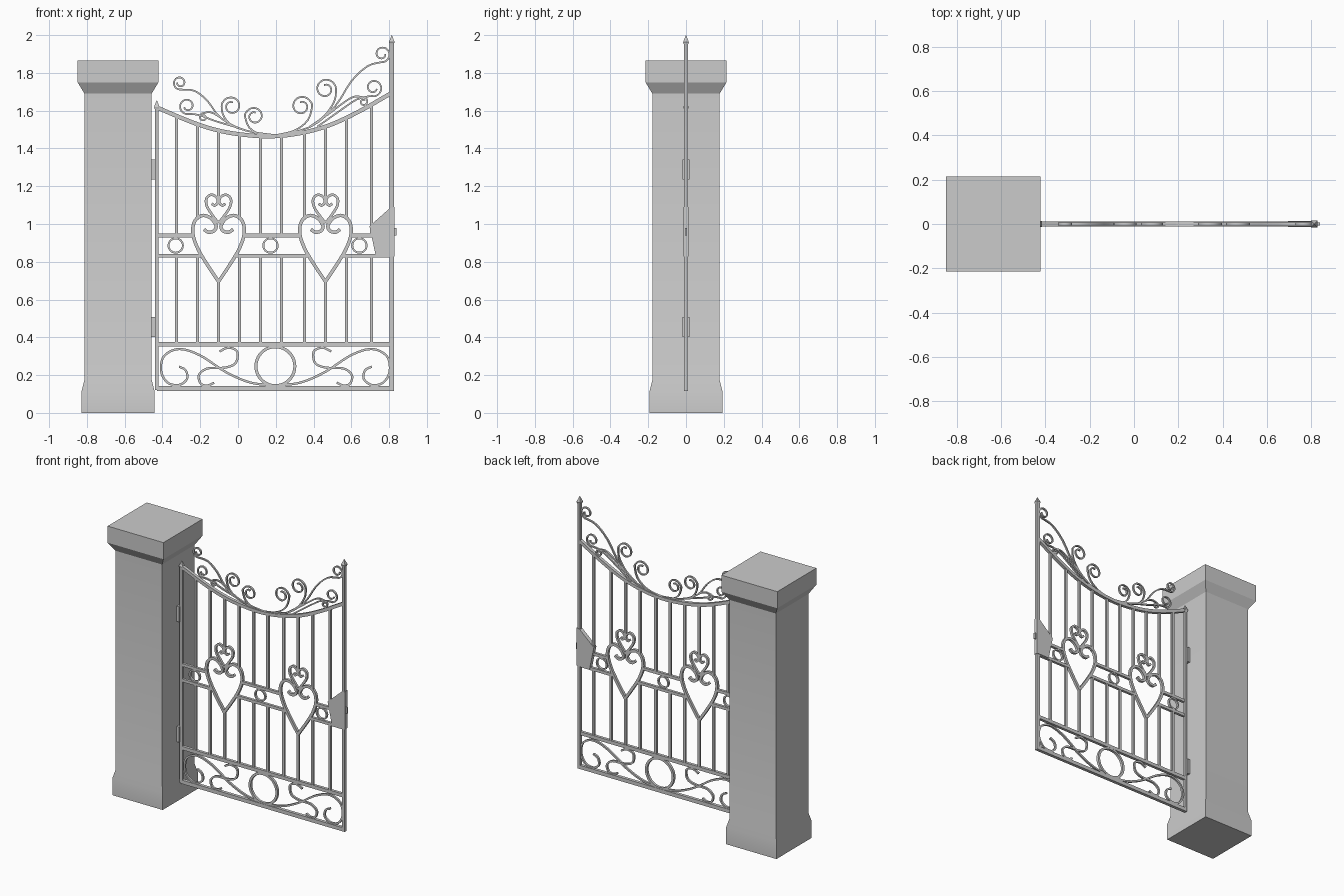
import bpy, bmesh, math
from mathutils import Vector


def make(name, bm):
    bmesh.ops.recalc_face_normals(bm, faces=bm.faces)
    me = bpy.data.meshes.new(name)
    bm.to_mesh(me)
    bm.free()
    ob = bpy.data.objects.new(name, me)
    bpy.context.collection.objects.link(ob)
    return ob


def skin(name, rings, closed=False):
    bm = bmesh.new()
    vs = [[bm.verts.new(p) for p in r] for r in rings]
    n = len(vs[0])
    pairs = list(zip(vs, vs[1:])) + ([(vs[-1], vs[0])] if closed else [])
    for a, b in pairs:
        for i in range(n):
            j = (i + 1) % n
            bm.faces.new((a[i], a[j], b[j], b[i]))
    if not closed:
        bm.faces.new(vs[0])
        bm.faces.new(vs[-1])
    return make(name, bm)


def square_column(name, x, profile):
    return skin(name, [[(x + sx * h, sy * h, z) for sx, sy in ((-1, -1), (1, -1), (1, 1), (-1, 1))]
                       for h, z in profile])


def box(name, x0, x1, z0, z1, d):
    return skin(name, [[(x0, -d, z), (x1, -d, z), (x1, d, z), (x0, d, z)] for z in (z0, z1)])


def smooth(pts, n=6):
    p = [Vector(q) for q in pts]
    p = [2 * p[0] - p[1]] + p + [2 * p[-1] - p[-2]]
    out = []
    for a, b, c, d in zip(p, p[1:], p[2:], p[3:]):
        for i in range(n):
            t = i / n
            out.append(0.5 * (2 * b + (c - a) * t + (2 * a - 5 * b + 4 * c - d) * t * t
                              + (3 * b - a - 3 * c + d) * t ** 3))
    return out + [p[-2]]


def strip(name, pts, w=0.006, d=0.006, closed=False):
    """Rectangular bar swept along a path in the gate plane."""
    p = [Vector(q) for q in pts]
    rings = []
    for i, q in enumerate(p):
        a = p[i - 1] if (i or closed) else q
        b = p[(i + 1) % len(p)] if (i < len(p) - 1 or closed) else q
        t = (b - a).normalized()
        nx, nz = -t.y * w, t.x * w
        rings.append([(q.x + s * nx, y, q.y + s * nz) for s, y in ((1, -d), (1, d), (-1, d), (-1, -d))])
    return skin(name, rings, closed)


def ring(name, x, z, r, w, d, n=32):
    return strip(name, [(x + r * math.cos(2 * math.pi * i / n), z + r * math.sin(2 * math.pi * i / n))
                        for i in range(n)], w, d, True)


def scroll(name, stem, x, z, r, start, turn):
    """Stem that ends in a shrinking spiral."""
    n = 16
    sp = [(x + r * (1 - 0.6 * i / n) * math.cos(math.radians(start + turn * i / n)),
           z + r * (1 - 0.6 * i / n) * math.sin(math.radians(start + turn * i / n))) for i in range(n + 1)]
    strip(name, smooth(stem + sp, 3), 0.0045, 0.006)


# Stone pillar
square_column("pillar", -0.635, [(0.193, 0), (0.193, 0.115), (0.178, 0.175), (0.178, 1.69),
                                 (0.214, 1.75), (0.214, 1.865)])

# Gate posts with pointed tips
square_column("hinge_post", -0.43, [(0.01, 0.12), (0.01, 1.605), (0.014, 1.62), (0.001, 1.655)])
square_column("latch_post", 0.814, [(0.011, 0.117), (0.011, 1.95), (0.015, 1.963), (0.001, 2.0)])

# Rails, broken around the hearts
box("bottom_rail", -0.43, 0.825, 0.117, 0.143, 0.011)
box("panel_rail", -0.425, 0.81, 0.352, 0.376, 0.01)
for z, spans in ((0.939, ((-0.425, -0.242), (0.036, 0.324), (0.602, 0.81))),
                 (0.832, ((-0.425, -0.19), (-0.016, 0.376), (0.55, 0.81)))):
    for a, b in spans:
        box("middle_rail", a, b, z - 0.01, z + 0.01, 0.009)

# Sagging top rail
arc = smooth([(-0.43, 1.617), (-0.257, 1.544), (-0.124, 1.50), (0.008, 1.475), (0.167, 1.464),
              (0.325, 1.48), (0.484, 1.523), (0.643, 1.597), (0.81, 1.692)])
strip("top_rail", arc, 0.011, 0.011)


def arc_z(x):
    for a, b in zip(arc, arc[1:]):
        if a.x <= x <= b.x:
            return a.y + (b.y - a.y) * (x - a.x) / (b.x - a.x)


# Vertical bars: x, top of lower bar, bottom of upper bar
hearts = (-0.103, 0.463)
bars = [(x, 0.832, 0.939) for x in (-0.325, 0.119, 0.23, 0.706)]
for h in hearts:
    bars += [(h, 0.70, 1.13), (h - 0.111, 0.832, 1.025), (h + 0.111, 0.832, 1.025)]
for x, lo, hi in bars:
    box("lower_bar", x - 0.008, x + 0.008, 0.37, lo, 0.008)
    box("upper_bar", x - 0.008, x + 0.008, hi, arc_z(x), 0.008)

# Hearts, each side one curled bar
big = [(0, 0.695), (0.06, 0.785), (0.11, 0.87), (0.136, 0.95), (0.126, 1.015), (0.085, 1.045), (0.04, 1.03),
       (0.013, 0.99), (0.025, 0.963), (0.055, 0.957), (0.077, 0.972)]
small = [(0, 1.005), (0.035, 1.05), (0.062, 1.095), (0.064, 1.135), (0.038, 1.155), (0.01, 1.14),
         (0.004, 1.115), (0.02, 1.098), (0.036, 1.108)]
for h in hearts:
    for s in (-1, 1):
        strip("large_heart", smooth([(h + s * x, z) for x, z in big]), 0.009, 0.009)
        strip("small_heart", smooth([(h + s * x, z) for x, z in small]), 0.007, 0.008)

# Rings
for x in (-0.33, 0.172, 0.643):
    ring("small_ring", x, 0.886, 0.038, 0.005, 0.008)
ring("large_ring", 0.198, 0.247, 0.103, 0.008, 0.009, 40)

# Scrolls in the bottom panel, mirrored about the ring
long_s = [(0, 0.146), (0.13, 0.16), (0.26, 0.215), (0.40, 0.305), (0.51, 0.338), (0.59, 0.30), (0.605, 0.22),
          (0.57, 0.16), (0.51, 0.148), (0.468, 0.18), (0.475, 0.225), (0.51, 0.245)]
short_s = [(0.296, 0.325), (0.25, 0.345), (0.203, 0.325), (0.21, 0.265), (0.265, 0.24), (0.36, 0.235),
           (0.405, 0.20), (0.395, 0.155), (0.36, 0.145), (0.325, 0.16)]
for s in (-1, 1):
    for name, pts in (("long_scroll", long_s), ("short_scroll", short_s)):
        strip(name, smooth([(0.198 + s * x, z) for x, z in pts]), 0.006, 0.007)

# Scrolls on top, right then left
scroll("crest_scroll", [(0.20, 1.47), (0.378, 1.512), (0.51, 1.618), (0.60, 1.756), (0.685, 1.835)],
       0.762, 1.90, 0.045, -100, 460)
scroll("crest_scroll", [(0.42, 1.515), (0.54, 1.60), (0.63, 1.66)], 0.717, 1.722, 0.048, -110, 450)
scroll("crest_scroll", [(0.47, 1.575), (0.57, 1.65), (0.62, 1.675)], 0.664, 1.647, 0.023, 80, -400)
scroll("crest_scroll", [(0.20, 1.47), (0.30, 1.495), (0.37, 1.55)], 0.336, 1.623, 0.056, 0, 470)
scroll("crest_scroll", [(0.38, 1.515), (0.46, 1.575), (0.51, 1.65)], 0.463, 1.714, 0.056, 0, 470)
scroll("crest_scroll", [(0.20, 1.47), (0.04, 1.495), (-0.09, 1.56), (-0.16, 1.65), (-0.23, 1.705)],
       -0.307, 1.748, 0.037, -80, -460)
scroll("crest_scroll", [(0.0, 1.51), (-0.12, 1.545), (-0.2, 1.575)], -0.268, 1.625, 0.045, -70, -450)
scroll("crest_scroll", [(-0.04, 1.525), (-0.11, 1.575), (-0.15, 1.592)], -0.183, 1.565, 0.022, 90, 400)
scroll("crest_scroll", [(0.20, 1.47), (0.12, 1.475), (0.06, 1.51)], 0.087, 1.57, 0.05, 180, -470)
scroll("crest_scroll", [(0.06, 1.49), (-0.03, 1.52), (-0.075, 1.57)], -0.034, 1.623, 0.053, 180, -470)

# Lock plate and latch
plate = [(0.696, 0.988), (0.73, 0.828), (0.829, 0.828), (0.829, 1.09), (0.805, 1.085)]
skin("lock_plate", [[(x, y, z) for x, z in plate] for y in (-0.014, 0.014)])
box("latch", 0.82, 0.84, 0.938, 0.98, 0.006)

# Hinges
for z in (0.402, 1.235):
    box("hinge", -0.457, -0.438, z, z + 0.106, 0.018)

# Smooth only the shallow bends
for ob in bpy.context.scene.objects:
    ob.select_set(True)
    bpy.context.view_layer.objects.active = ob
bpy.ops.object.shade_smooth_by_angle()
